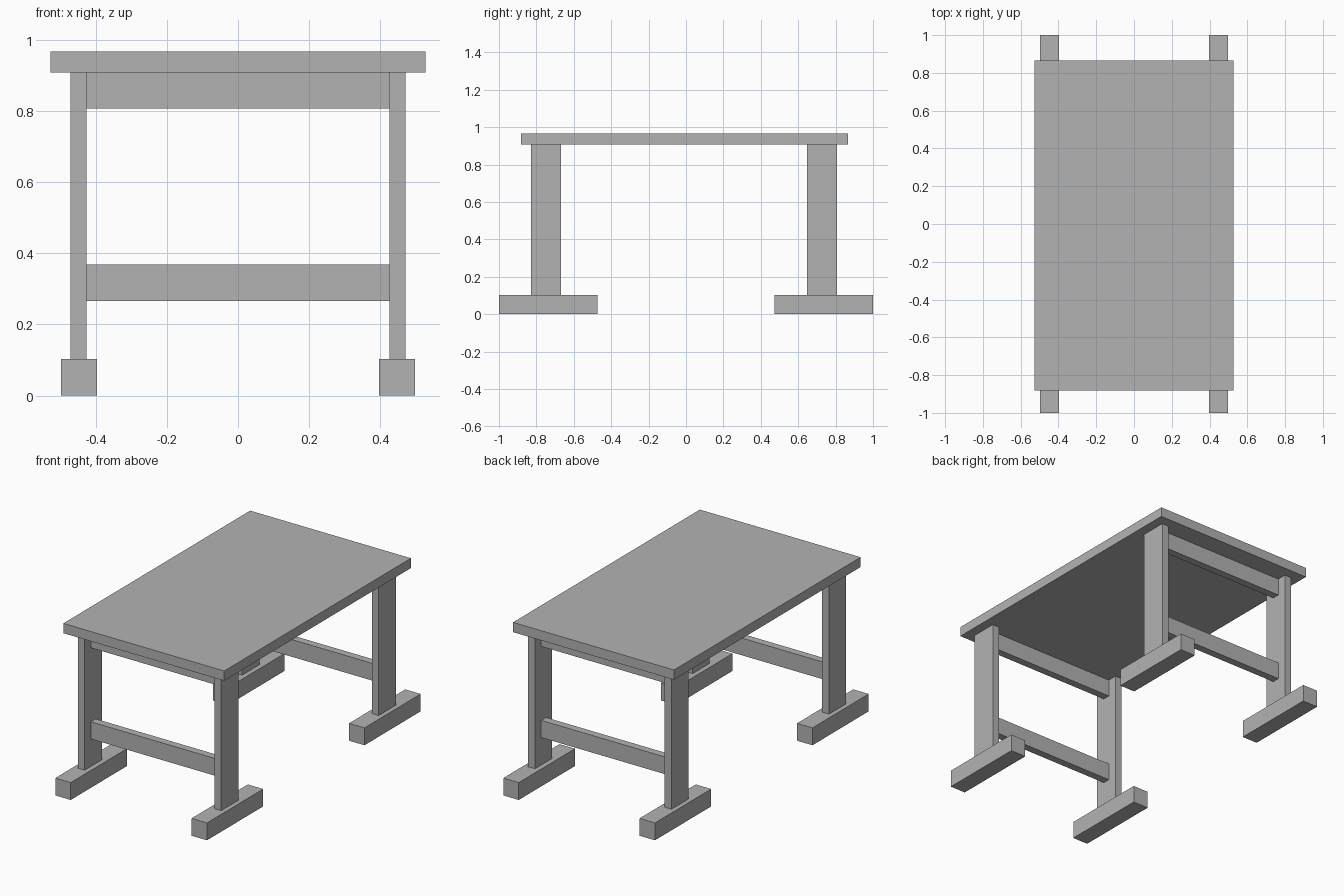
import bpy

if "Cube" in bpy.data.objects:
    bpy.data.objects.remove(bpy.data.objects["Cube"], do_unlink=True)

# Single grey finish
GREY = (0.45, 0.45, 0.45, 1.0)
grey = bpy.data.materials.new("plain_grey")
grey.use_nodes = True
grey.diffuse_color = GREY
for node in grey.node_tree.nodes:
    if node.type == 'BSDF_PRINCIPLED':
        node.inputs["Base Color"].default_value = GREY


def box(name, xs, ys, zs):
    """Box spanning the given (low, high) range on each axis."""
    spans = (xs, ys, zs)
    bpy.ops.mesh.primitive_cube_add(size=1, location=[(a + b) / 2 for a, b in spans])
    obj = bpy.context.object
    obj.name = name
    obj.scale = [b - a for a, b in spans]
    bpy.ops.object.transform_apply(location=False, rotation=False, scale=True)
    obj.data.materials.append(grey)
    return obj


TOP_BASE = 0.908
FOOT_TOP = 0.103
LEG_IN, LEG_OUT = 0.425, 0.47
LEG_DEPTH = 0.16
RAIL_DEPTH = 0.045

# Table top
box("table_top", (-0.527, 0.527), (-0.882, 0.866), (TOP_BASE, 0.966))

# Two trestles: feet, legs and cross rails
for end, leg_y, foot_y in (("front", -0.748, (-1.0, -0.474)),
                           ("back", 0.726, (0.474, 1.0))):
    leg_span = (leg_y - LEG_DEPTH / 2, leg_y + LEG_DEPTH / 2)
    rail_span = (leg_y - RAIL_DEPTH / 2, leg_y + RAIL_DEPTH / 2)
    for side, s in (("left", 1), ("right", -1)):
        box(f"{end}_{side}_foot", sorted((s * 0.396, s * 0.497)), foot_y, (0, FOOT_TOP))
        box(f"{end}_{side}_leg", sorted((s * LEG_IN, s * LEG_OUT)), leg_span,
            (FOOT_TOP, TOP_BASE))
    for level, zs in (("upper", (0.806, TOP_BASE)), ("lower", (0.266, 0.368))):
        box(f"{end}_{level}_rail", (-LEG_IN, LEG_IN), rail_span, zs)
